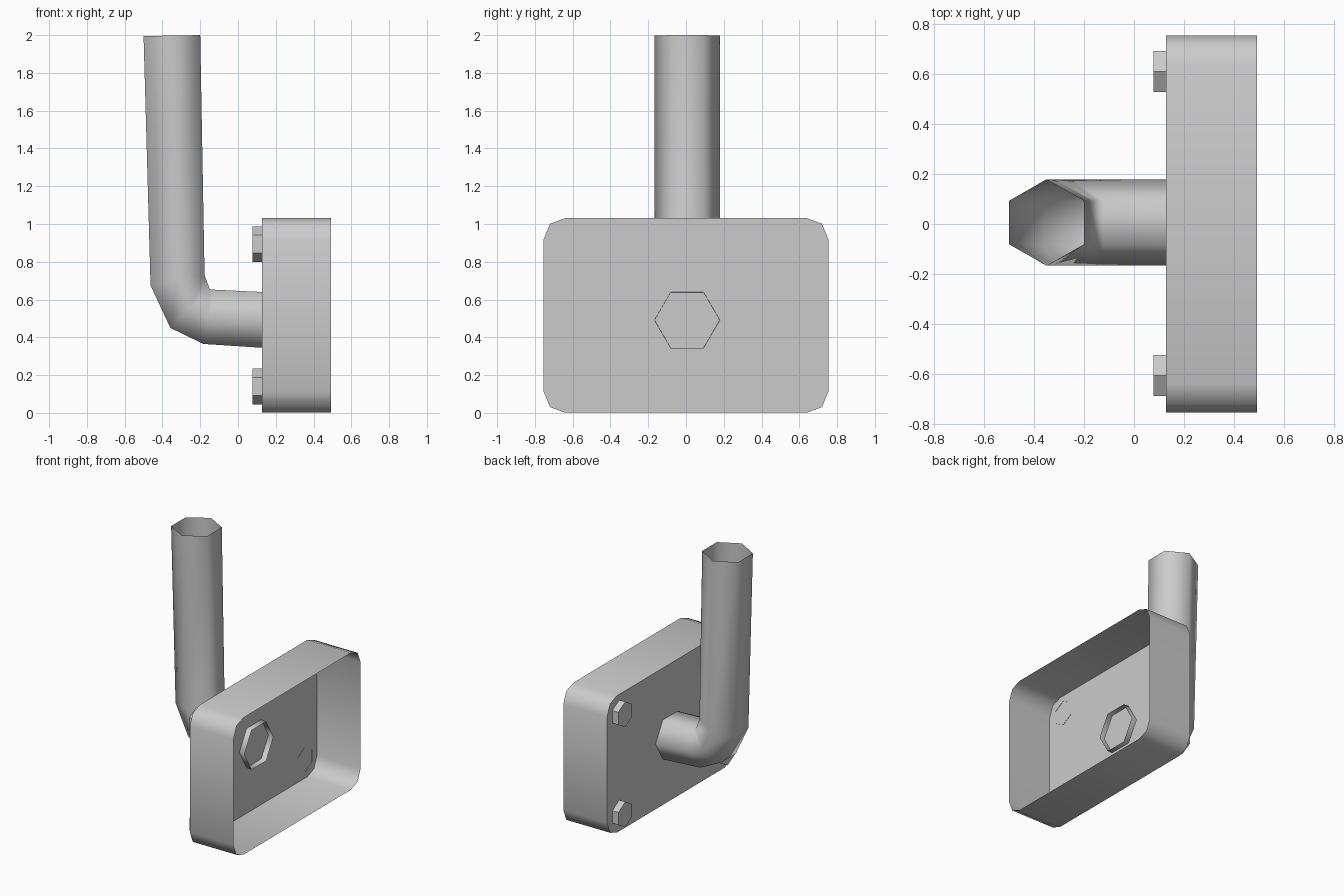
import bpy
import math
from mathutils import Vector

if "Cube" in bpy.data.objects:
    bpy.data.objects.remove(bpy.data.objects["Cube"])


def make(name, verts, faces, angle=None):
    me = bpy.data.meshes.new(name)
    me.from_pydata([tuple(v) for v in verts], [], faces)
    me.update()
    ob = bpy.data.objects.new(name, me)
    bpy.context.collection.objects.link(ob)
    bpy.ops.object.select_all(action='DESELECT')
    ob.select_set(True)
    bpy.context.view_layer.objects.active = ob
    if angle:
        bpy.ops.object.shade_smooth_by_angle(angle=math.radians(angle))
    return ob


def loft(name, rings, cap_first=False, angle=None):
    """Skin equal-sized rings into a tube, optionally capping the first."""
    n = len(rings[0])
    verts = [v for r in rings for v in r]
    faces = [(k * n + i, k * n + (i + 1) % n, (k + 1) * n + (i + 1) % n, (k + 1) * n + i)
             for k in range(len(rings) - 1) for i in range(n)]
    # faces run outward when rings advance along +x and wind counter-clockwise in y-z
    if cap_first:
        faces.append(tuple(reversed(range(n))))
    faces = [tuple(f) for f in faces]
    return make(name, verts, faces, angle)


# Open tray with rounded corners, open towards +x
corner = [(0.755, 0.40), (0.72, 0.485), (0.64, 0.515)]
outline = corner + [(-y, z) for y, z in reversed(corner)]
outline += [(-y, -z) for y, z in corner] + [(y, -z) for y, z in reversed(corner)]
loft("mounting_tray",
     [[(x, y, z + 0.516) for y, z in outline] for x in (0.128, 0.492)],
     cap_first=True, angle=50)

# Hexagonal bent pipe: (outer x, z), (inner x, z) at each section, top to tray
sections = [((-0.50, 1.995), (-0.20, 2.0)),
            ((-0.463, 0.675), (-0.177, 0.73)),
            ((-0.358, 0.45), (-0.15, 0.655)),
            ((-0.183, 0.365), (-0.123, 0.652)),
            ((0.17, 0.342), (0.17, 0.638))]
rings = []
for (ox, oz), (ix, iz) in sections:
    c = Vector(((ox + ix) / 2, 0.006, (oz + iz) / 2))
    h = Vector(((ix - ox) / 2, 0, (iz - oz) / 2))
    hexa = [(0.173, 0), (0.087, 1), (-0.087, 1), (-0.173, 0), (-0.087, -1), (0.087, -1)]
    rings.append([c + h * t + Vector((0, y, 0)) for y, t in hexa])
loft("bent_pipe", rings, angle=75)

# Four hexagonal bolt heads on the back of the tray
for side, sy in (("left", 0.61), ("right", -0.606)):
    for level, sz in (("upper", 0.893), ("lower", 0.14)):
        loft(f"bolt_{level}_{side}",
             [[(x, sy + 0.095 * math.cos(math.radians(30 + 60 * i)),
                sz + 0.095 * math.sin(math.radians(30 + 60 * i))) for i in range(6)]
              for x in (0.078, 0.13)], cap_first=True)
